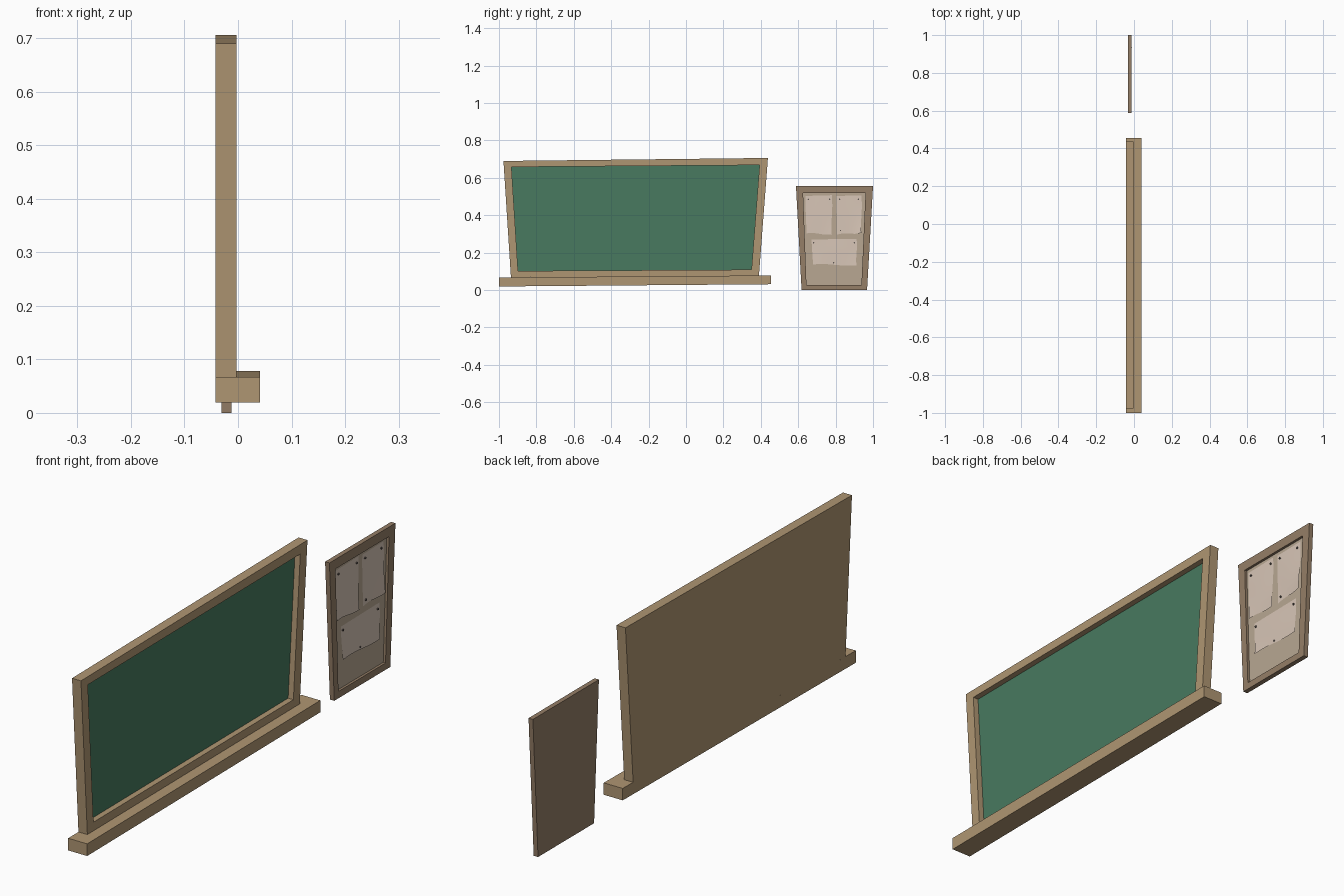
import bpy, bmesh, math
from mathutils import Matrix, Vector

if "Cube" in bpy.data.objects:
    bpy.data.objects.remove(bpy.data.objects["Cube"])


def mat(name, rgb):
    m = bpy.data.materials.new(name)
    m.diffuse_color = (*rgb, 1)
    m.use_nodes = True
    m.node_tree.nodes["Principled BSDF"].inputs["Base Color"].default_value = m.diffuse_color
    return m


WOOD = mat("light_wood", (0.43, 0.305, 0.17))
DARK = mat("dark_wood", (0.30, 0.21, 0.135))
GREEN = mat("green_slate", (0.065, 0.195, 0.115))
CORK = mat("cork", (0.48, 0.39, 0.29))
PAPER = mat("paper", (0.68, 0.56, 0.47))
PIN = mat("pin_metal", (0.12, 0.10, 0.09))


def finish(name, bm, material):
    bmesh.ops.recalc_face_normals(bm, faces=bm.faces[:])
    me = bpy.data.meshes.new(name)
    bm.to_mesh(me)
    bm.free()
    me.materials.append(material)
    ob = bpy.data.objects.new(name, me)
    bpy.context.collection.objects.link(ob)
    return ob


def ring(bm, quad, x):
    return [bm.verts.new((x, y, z)) for y, z in quad]


def bridge(bm, a, b):
    for i in range(4):
        j = (i + 1) % 4
        bm.faces.new((a[i], a[j], b[j], b[i]))


def prism(name, quad, x0, x1, material):
    bm = bmesh.new()
    a, b = ring(bm, quad, x0), ring(bm, quad, x1)
    bridge(bm, a, b)
    bm.faces.new(a)
    bm.faces.new(b)
    return finish(name, bm, material)


def framed_board(name, outer, inner, x_back, x_front, x_panel, wood, panel):
    # closed back, outer sides, front border and recess walls
    bm = bmesh.new()
    loops = [ring(bm, outer, x_back), ring(bm, outer, x_front),
             ring(bm, inner, x_front), ring(bm, inner, x_panel)]
    for a, b in zip(loops, loops[1:]):
        bridge(bm, a, b)
    floor = bm.faces.new(loops[-1])
    bm.faces.new(loops[0])
    bmesh.ops.recalc_face_normals(bm, faces=bm.faces[:])
    floor.material_index = 1
    ob = finish(name, bm, wood)
    ob.data.materials.append(panel)


def sheet(name, corners, lifts, x):
    # paper grid; corners and lifts ordered top-left, top-right, bottom-right, bottom-left
    n = 8
    tl, tr, br, bl = [Vector(c) for c in corners]
    bm = bmesh.new()
    grid = []
    for j in range(n + 1):
        v = j / n
        row = []
        for i in range(n + 1):
            u = i / n
            p = tl.lerp(tr, u).lerp(bl.lerp(br, u), v)
            near = ((1-u)*(1-v), u*(1-v), u*v, (1-u)*v)
            lift = sum(l * w ** 2 for l, w in zip(lifts, near))
            wave = 0.0012 * math.sin(math.pi * u) * math.sin(math.pi * v)
            row.append(bm.verts.new((x + lift + wave,
                       p.x + 0.003 * math.sin(v * 6) * (u - 0.3),
                       p.y + 0.003 * math.sin(u * 6) * v)))
        grid.append(row)
    for j in range(n):
        for i in range(n):
            bm.faces.new((grid[j][i], grid[j+1][i], grid[j+1][i+1], grid[j][i+1]))
    for f in bm.faces:
        f.smooth = True
    finish(name, bm, PAPER)


# chalkboard with its slightly crooked, tapered frame
framed_board("chalkboard",
             [(-0.976, 0.69), (0.438, 0.706), (0.39, 0.0775), (-0.936, 0.0675)],
             [(-0.933, 0.658), (0.393, 0.668), (0.35, 0.109), (-0.898, 0.102)],
             -0.042, -0.003, -0.026, WOOD, GREEN)

# chalk tray under the board
prism("chalk_tray", [(-1.0, 0.067), (0.455, 0.078), (0.455, 0.031), (-1.0, 0.019)],
      -0.042, 0.041, WOOD)

# small notice board
framed_board("notice_board",
             [(0.588, 0.556), (1.0, 0.556), (0.968, 0.0), (0.618, 0.0)],
             [(0.626, 0.518), (0.96, 0.518), (0.938, 0.027), (0.644, 0.027)],
             -0.031, -0.012, -0.022, DARK, CORK)

# pinned papers
X = -0.0205
sheet("paper_left", [(0.639, 0.503), (0.780, 0.507), (0.780, 0.298), (0.643, 0.303)],
      (0, 0, 0.005, 0.003), X)
sheet("paper_right", [(0.805, 0.503), (0.938, 0.506), (0.938, 0.306), (0.808, 0.297)],
      (0, 0, 0.009, 0), X)
sheet("paper_lower", [(0.672, 0.270), (0.912, 0.274), (0.912, 0.132), (0.678, 0.137)],
      (0, 0, 0.004, 0.004), X)

# pins
spots = [(0.654, 0.485), (0.768, 0.485), (0.821, 0.485), (0.922, 0.485),
         (0.826, 0.318), (0.682, 0.253), (0.900, 0.253), (0.789, 0.146)]
bm = bmesh.new()
for y, z in spots:
    bmesh.ops.create_cone(bm, cap_ends=True, segments=6, radius1=0.004, radius2=0.004,
                          depth=0.005, matrix=Matrix.Translation((X + 0.002, y, z))
                          @ Matrix.Rotation(math.pi / 2, 4, 'Y'))
finish("pins", bm, PIN)
